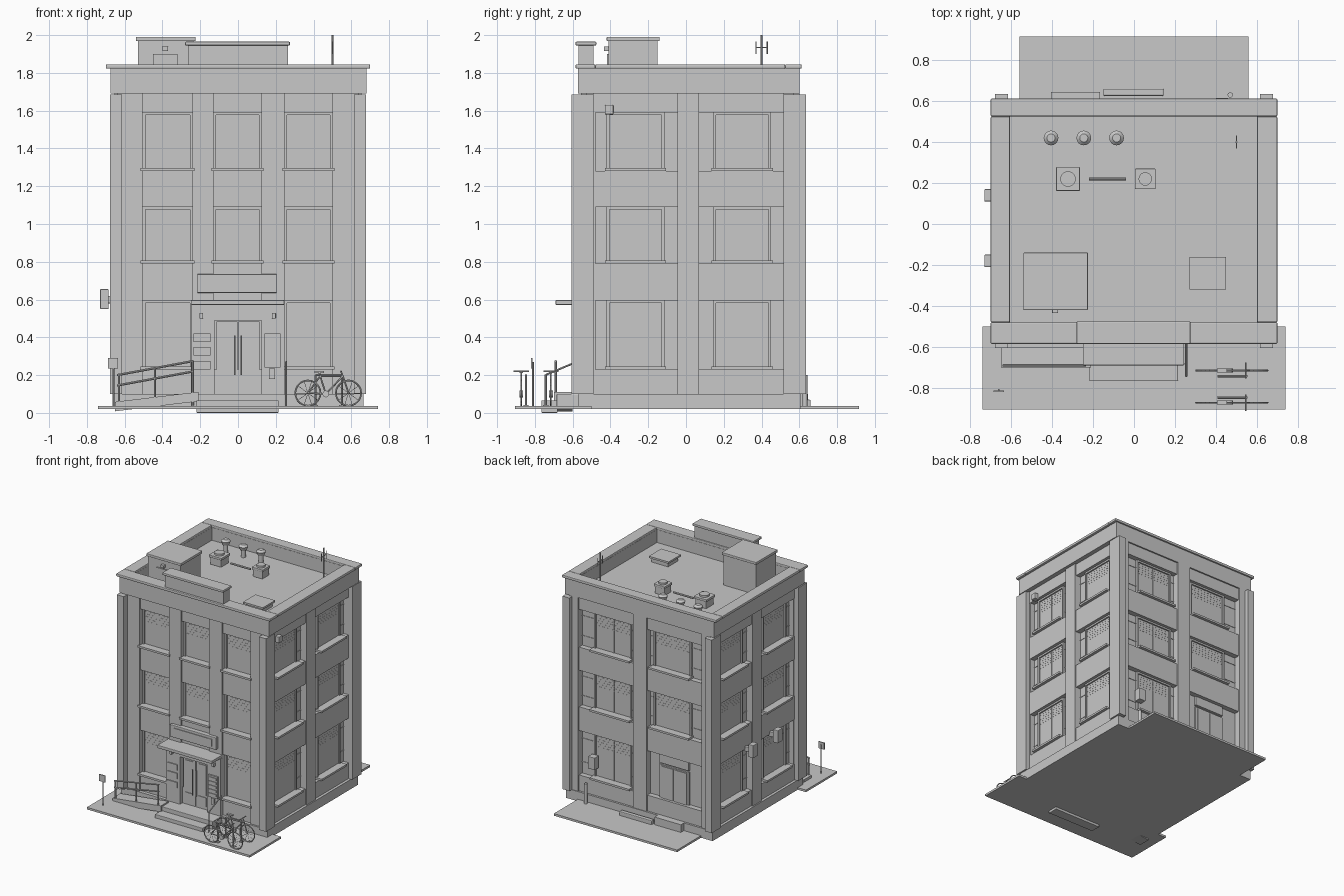
import bpy, bmesh, math
from mathutils import Vector, Matrix

cube = bpy.data.objects.get("Cube")
if cube:
    bpy.data.objects.remove(cube, do_unlink=True)

GREY = (0.58, 0.58, 0.58, 1)
mat = bpy.data.materials.new("plain grey")
mat.use_nodes = True
mat.diffuse_color = GREY
mat.node_tree.nodes["Principled BSDF"].inputs["Base Color"].default_value = GREY


class Part:
    """Collects simple solids into one named mesh object."""
    def __init__(self, name):
        self.name, self.bm = name, bmesh.new()

    def box(self, x0, x1, y0, y1, z0, z1):
        size = Matrix.Diagonal((abs(x1 - x0), abs(y1 - y0), abs(z1 - z0), 1))
        mid = Matrix.Translation(((x0 + x1) / 2, (y0 + y1) / 2, (z0 + z1) / 2))
        bmesh.ops.create_cube(self.bm, size=1, matrix=mid @ size)
        return self

    def rod(self, a, b, r, r2=None, n=8):
        a, b = Vector(a), Vector(b)
        turn = (b - a).to_track_quat('Z', 'Y').to_matrix().to_4x4()
        bmesh.ops.create_cone(self.bm, cap_ends=True, segments=n, radius1=r,
                              radius2=r if r2 is None else r2, depth=(b - a).length,
                              matrix=Matrix.Translation((a + b) / 2) @ turn)
        return self

    def wall(self, side, u0, u1, z0, z1, d0, d1):
        """Box on a facade: u along it, d outward from the centre."""
        if side in "front back":
            s = -1 if side == "front" else 1
            return self.box(u0, u1, s * d0, s * d1, z0, z1)
        s = 1 if side == "left" else -1
        return self.box(s * d0, s * d1, u0, u1, z0, z1)

    def done(self, bevel=0, smooth=False):
        me = bpy.data.meshes.new(self.name)
        self.bm.to_mesh(me)
        self.bm.free()
        me.materials.append(mat)
        ob = bpy.data.objects.new(self.name, me)
        bpy.context.collection.objects.link(ob)
        if bevel:
            mod = ob.modifiers.new("bevel", 'BEVEL')
            mod.width, mod.segments = bevel, 2
        if smooth:
            for o in bpy.context.selected_objects:
                o.select_set(False)
            ob.select_set(True)
            bpy.context.view_layer.objects.active = ob
            bpy.ops.object.shade_smooth_by_angle()
        return ob


# Ground, plinth and wall core
Part("front_pavement").box(-.74, .74, -.905, -.5, .02, .037).done()
Part("rear_pavement").box(-.56, .56, .55, .915, .02, .037).done()
Part("plinth").box(-.665, .665, -.57, .605, .02, .1).done()
Part("wall_core").box(-.6, .6, -.5, .545, .1, 1.72).done()

# Facades: wall depth, bays, window ranges inside each bay
FLOORS = [(.23, .595), (.79, 1.09), (1.28, 1.59)]
BANDS = [(.1, .23), (.595, .79), (1.09, 1.28), (1.59, 1.69)]
side_bays = [(-.49, -.045, -.42, -.115), (.07, .515, .145, .45)]
FACADES = {
    "front": (.555, .5, [(-.505, -.24, -.505, -.24), (-.13, .125, -.13, .125),
                         (.245, .5, .245, .5)], (-.64, .64)),
    "back": (.6, .545, [(-.56, -.06, -.44, -.1), (.06, .56, .1, .44)], (-.64, .64)),
    "left": (.655, .6, side_bays, (-.53, .57)),
    "right": (.655, .6, side_bays, (-.53, .57)),
}
for side, (outer, inner, bays, ends) in FACADES.items():
    piers, bands = Part(side + "_piers"), Part(side + "_spandrels")
    frames, panes = Part(side + "_window_frames"), Part(side + "_windows")
    sills, courses = Part(side + "_sills"), Part(side + "_wall_courses")
    edges = [ends[0]] + [e for b in bays for e in b[:2]] + [ends[1]]
    for u0, u1 in zip(edges[::2], edges[1::2]):
        piers.wall(side, u0, u1, .1, 1.7, inner - .02, outer)
    for i, (u0, u1, w0, w1) in enumerate(bays):
        for z0, z1 in BANDS:
            bands.wall(side, u0, u1, z0, z1, inner - .02, outer - .012)
        for k, (z0, z1) in enumerate(FLOORS):
            if k == 0 and (side == "front" and i == 1 or side == "back" and i == 0):
                continue
            t = .014
            for a, b, c, d in ((w0, w0 + t, z0, z1), (w1 - t, w1, z0, z1),
                               (w0 + t, w1 - t, z0, z0 + t), (w0 + t, w1 - t, z1 - t, z1)):
                frames.wall(side, a, b, c, d, inner, inner + .018)
            panes.wall(side, w0 + t, w1 - t, z0 + t, z1 - t, inner, inner + .006)
            # Glazing bar and blind slats
            m = (w0 + w1) / 2
            panes.wall(side, m - .004, m + .004, z0 + t, z1 - t, inner, inner + .008)
            for s in range(5):
                z = z1 - .03 - .02 * s
                panes.wall(side, w0 + .02, w1 - .02, z, z + .003, inner, inner + .007)
            sills.wall(side, w0 - .01, w1 + .01, z0, z0 + .016, inner, outer + .012)
            if w0 > u0:
                for f in (.25, .78):
                    z = z0 + (z1 - z0) * f
                    courses.wall(side, u0, u1, z, z + .005, inner - .01, inner + .004)
    for p in (piers, bands, frames, panes, sills, courses):
        p.done()

# Corner posts
posts = Part("corner_posts")
for s in (-1, 1):
    x0, x1 = sorted((s * .615, s * .678))
    posts.box(x0, x1, -.605, -.49, .1, 1.685).box(x0, x1, .515, .635, .1, 1.685)
posts.done()


def ring(name, outer, inner, z0, z1, bevel=0):
    (a, b, c, d), (e, f, g, h) = outer, inner
    p = Part(name).box(a, b, c, g, z0, z1).box(a, b, h, d, z0, z1)
    p.box(a, e, g, h, z0, z1).box(f, b, g, h, z0, z1).done(bevel)


# Frieze, cornice and roof deck
INNER = (-.605, .6, -.48, .525)
ring("frieze", (-.675, .68, -.572, .6), INNER, 1.69, 1.825)
ring("cornice", (-.7, .7, -.585, .612), INNER, 1.822, 1.845, .006)
Part("roof_deck").box(-.62, .62, -.5, .54, 1.69, 1.72).done()
Part("front_parapet").box(-.265, .265, -.568, -.49, 1.84, 1.95).done()
Part("parapet_cap").box(-.28, .275, -.585, -.475, 1.945, 1.965).done(.005)

# Roof fittings
Part("stair_house").box(-.53, -.235, -.41, -.15, 1.72, 1.97).done()
Part("stair_house_cap").box(-.54, -.225, -.42, -.14, 1.968, 1.99).done(.004)
Part("stair_house_door").box(-.45, -.32, -.418, -.41, 1.72, 1.9).done()
Part("stair_house_lamp").box(-.4, -.37, -.435, -.41, 1.915, 1.94).done(.004)
Part("roof_hatch").box(.285, .435, -.305, -.175, 1.72, 1.755).box(
    .27, .45, -.32, -.16, 1.755, 1.77).done()
for name, x, w in (("large_cooler", -.322, .058), ("small_cooler", .055, .05)):
    p = Part(name).box(x - w * .85, x + w * .85, .22 - w * .85, .22 + w * .85, 1.72, 1.78)
    p.box(x - w, x + w, .22 - w, .22 + w, 1.78, 1.8).done(.003)
    Part(name + "_fan").rod((x, .22, 1.8), (x, .22, 1.815), w * .65, n=20).done(smooth=True)
Part("roof_pipe").rod((-.22, .22, 1.75), (-.04, .22, 1.75), .008).done(smooth=True)
vents = Part("roof_vents")
for x in (-.405, -.245, -.085):
    vents.rod((x, .42, 1.72), (x, .42, 1.79), .018, n=16)
    vents.rod((x, .42, 1.78), (x, .42, 1.81), .026, .036, n=16)
    vents.rod((x, .42, 1.81), (x, .42, 1.825), .036, .02, n=16)
vents.done(smooth=True)
mast = Part("antenna").rod((.5, .4, 1.72), (.5, .4, 2), .005).rod(
    (.5, .368, 1.935), (.5, .432, 1.935), .003)
for y in (.37, .43):
    mast.rod((.5, y, 1.9), (.5, y, 1.965), .003)
mast.done()

# Entrance
surround = Part("entrance_surround").box(-.25, -.125, -.575, -.5, .1, .57)
surround.box(.125, .245, -.575, -.5, .1, .57).box(-.125, .125, -.575, -.5, .49, .57).done()
doors, handles = Part("entrance_doors"), Part("door_handles")
for s in (-1, 1):
    doors.box(s * .003, s * .115, -.545, -.5, .105, .485)
    for z0, z1 in ((.125, .2), (.215, .465)):
        doors.box(s * .025, s * .095, -.55, -.54, z0, z1)
    handles.rod((s * .017, -.565, .2), (s * .017, -.565, .41), .005)
doors.done()
handles.done()
Part("canopy").box(-.25, .245, -.69, -.54, .572, .597).done(.004)
Part("sign_board").box(-.215, .205, -.58, -.53, .635, .735).done(.004)
Part("sign_face").box(-.18, .17, -.585, -.57, .655, .715).done()
plaques = Part("wall_plaques")
for z in (.23, .305, .375):
    plaques.box(-.235, -.145, -.583, -.57, z, z + .045)
plaques.done()
post = Part("letter_boxes").box(.14, .225, -.587, -.57, .24, .42)
for k in range(5):
    post.box(.15, .215, -.592, -.58, .255 + k * .033, .275 + k * .033)
post.box(.165, .195, -.587, -.57, .18, .235).done()
Part("entrance_lamps").box(-.205, -.185, -.6, -.57, .5, .53).box(
    .18, .2, -.6, -.57, .5, .53).done(.003)
Part("entrance_landing").box(-.25, .25, -.685, -.55, .02, .1).done(.004)
Part("entrance_step").box(-.22, .215, -.765, -.68, 0, .066).done(.004)
Part("step_handrail").rod((.255, -.745, .2), (.255, -.58, .27), .005).rod(
    (.255, -.74, .03), (.255, -.74, .2), .005).done()

# Ramp and railings
ramp = Part("ramp").box(-.65, -.21, -.7, -.6, .035, .085)
for v in ramp.bm.verts:
    v.co.z += .12 * (v.co.x + .43)
ramp.done()
rails = Part("ramp_railings")
for dz in (0, -.055):
    rails.rod((-.64, -.69, .2 + dz), (-.235, -.69, .275 + dz), .006)
for x in (-.63, -.44, -.24):
    rails.rod((x, -.69, .04), (x, -.69, .2 + (x + .64) * .185), .006)
rails.done()


# Bicycles
def bicycle(name, y, s):
    p = Part(name)
    hubs = [(.37, y, .105), (.585, y, .105)]
    for hub in hubs:
        rim = [(hub[0] + .067 * math.cos(k * math.tau / 20), y,
                hub[2] + .067 * math.sin(k * math.tau / 20)) for k in range(20)]
        for k, a in enumerate(rim):
            p.rod(a, rim[k - 1], .0045, n=6)
            if k % 2 == 0:
                p.rod(hub, a, .0012, n=4)
    crank, seat, head = (.465, y, .1), (.435, y, .195), (.555, y, .195)
    for a, b in ((hubs[0], crank), (hubs[0], seat), (crank, seat), (seat, head),
                 (crank, head), (hubs[1], head), (head, (.545, y, .22)),
                 (seat, (.43, y, .215)), ((.545, y - .04, .22), (.545, y + .04, .22))):
        p.rod(a, b, .0045, n=6)
    p.rod((.465, y - .01, .1), (.465, y + .01, .1), .018, n=12)
    p.box(.405, .455, y - .01, y + .01, .212, .222).done(smooth=True)


racks = Part("bicycle_racks")
for k, y in enumerate((-.715, -.872)):
    bicycle("bicycle_%d" % (k + 1), y, 1)
    ry = (-.743, -.847)[k]
    for x in (.41, .55):
        racks.rod((x, ry, .03), (x, ry, .2), .006).box(x - .014, x + .014, ry - .014, ry + .014, .035, .042)
    racks.rod((.41, ry, .2), (.55, ry, .2), .006)
racks.done(smooth=True)

# Street sign, wall units and rear entrance
Part("street_sign").rod((-.66, -.81, .03), (-.66, -.81, .27), .005).box(
    -.687, -.635, -.82, -.812, .235, .29).done()
units = Part("wall_units")
for y in (.14, -.18):
    units.box(-.73, -.685, y - .03, y + .03, .55, .655).box(-.69, -.62, y - .015, y + .015, .58, .62)
units.done(.004)
Part("side_lamp").box(.63, .675, -.43, -.385, 1.58, 1.63).done(.004)
Part("rear_door").box(-.42, -.15, .54, .56, .1, .5).box(-.4, -.29, .555, .567, .11, .49).box(
    -.28, -.17, .555, .567, .11, .49).box(-.42, -.15, .54, .565, .515, .59).done()
Part("rear_step").box(-.405, -.165, .59, .645, .03, .1).done()
Part("rear_bench").box(-.15, .145, .625, .66, .03, .07).done(.006)
Part("rear_bollard").rod((.47, .63, .03), (.47, .63, .2), .013, n=14).done(smooth=True)
Part("rear_meter").box(.4, .46, .56, .615, .32, .42).done(.003)
